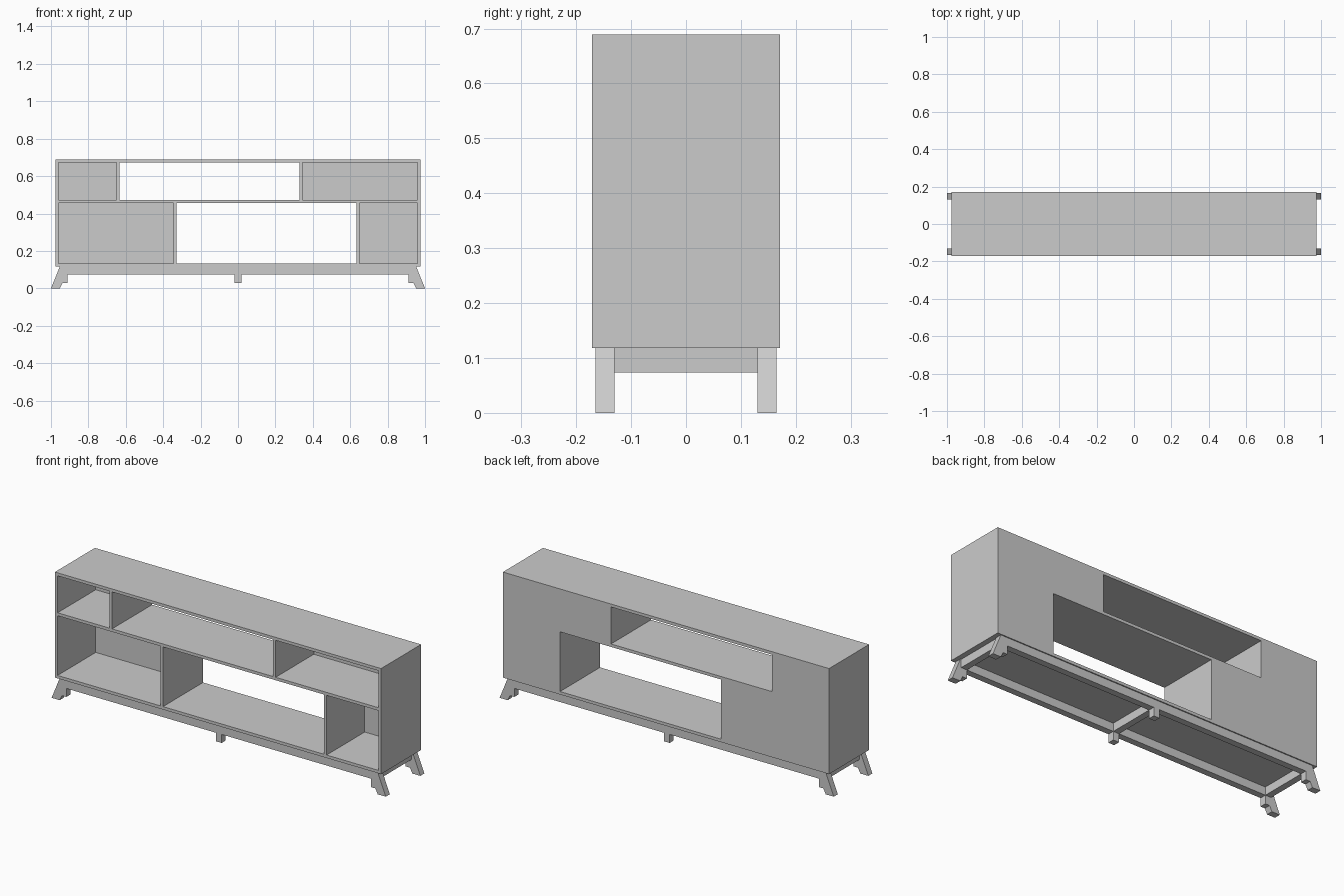
import bpy
import bmesh

default = bpy.data.objects.get("Cube")
if default:
    bpy.data.objects.remove(default, do_unlink=True)

grey = bpy.data.materials.new("plain grey")
grey.use_nodes = True
COLOR = (0.6, 0.6, 0.6, 1)
grey.diffuse_color = COLOR
grey.node_tree.nodes["Principled BSDF"].inputs["Base Color"].default_value = COLOR


def prism(name, outline, y0, y1):
    """Extrude an (x, z) outline from y0 to y1."""
    bm = bmesh.new()
    face = bm.faces.new([bm.verts.new((x, y0, z)) for x, z in outline])
    out = bmesh.ops.extrude_face_region(bm, geom=[face])
    for v in out["geom"]:
        if isinstance(v, bmesh.types.BMVert):
            v.co.y = y1
    bmesh.ops.recalc_face_normals(bm, faces=bm.faces)
    mesh = bpy.data.meshes.new(name)
    bm.to_mesh(mesh)
    bm.free()
    mesh.materials.append(grey)
    obj = bpy.data.objects.new(name, mesh)
    bpy.context.collection.objects.link(obj)
    return obj


def box(name, x0, x1, y0, y1, z0, z1):
    return prism(name, [(x0, z0), (x1, z0), (x1, z1), (x0, z1)], y0, y1)


T = 0.016                     # board thickness
W, D = 0.976, 0.171           # half width and half depth of the cabinet
BASE, TOP = 0.118, 0.689
IN = W - T
SHELF = 0.457                 # underside of the middle shelf
LOW = (BASE + T, SHELF)
HIGH = (SHELF + T, TOP - T)

# Cabinet shell and shelf
box("top_board", -W, W, -D, D, TOP - T, TOP)
box("bottom_board", -W, W, -D, D, BASE, BASE + T)
box("middle_shelf", -IN, IN, -D, D, SHELF, SHELF + T)
for side, s in (("right", -1), ("left", 1)):
    a, b = sorted((s * IN, s * W))
    box(side + "_side_board", a, b, -D, D, BASE + T, TOP - T)

# Dividers bound an open bay in each row; backs close the outer bays
for row, (z0, z1), (open0, open1) in (("upper", HIGH, (-0.634, 0.329)),
                                      ("lower", LOW, (-0.329, 0.634))):
    box(row + "_right_divider", open0 - T, open0, -D, D, z0, z1)
    box(row + "_left_divider", open1, open1 + T, -D, D, z0, z1)
    box(row + "_right_back", -IN, open0 - T, D - T, D, z0, z1)
    box(row + "_left_back", open1 + T, IN, D - T, D, z0, z1)

# Base frame
RAIL_Z, POST_Z = 0.074, 0.028
Y0, Y1 = 0.13, 0.165
X0, X1 = 0.912, 0.947
for end, s in (("front", -1), ("back", 1)):
    a, b = sorted((s * Y0, s * Y1))
    box(end + "_rail", -X0, X0, a, b, RAIL_Z, BASE)
    box(end + "_centre_foot", -0.0175, 0.0175, a, b, POST_Z, RAIL_Z)
    # Splayed corner legs, each with a short inner post
    for side, m in (("right", -1), ("left", 1)):
        outline = [(X0, BASE), (X0, POST_Z), (0.938, POST_Z),
                   (0.952, 0), (1, 0), (0.952, BASE)]
        prism(f"{end}_{side}_leg", [(m * x, z) for x, z in outline], a, b)
box("centre_crossbar", -0.0175, 0.0175, -Y0, Y0, RAIL_Z, BASE)
box("right_end_rail", -X1, -X0, -Y0, Y0, RAIL_Z, BASE)
box("left_end_rail", X0, X1, -Y0, Y0, RAIL_Z, BASE)
